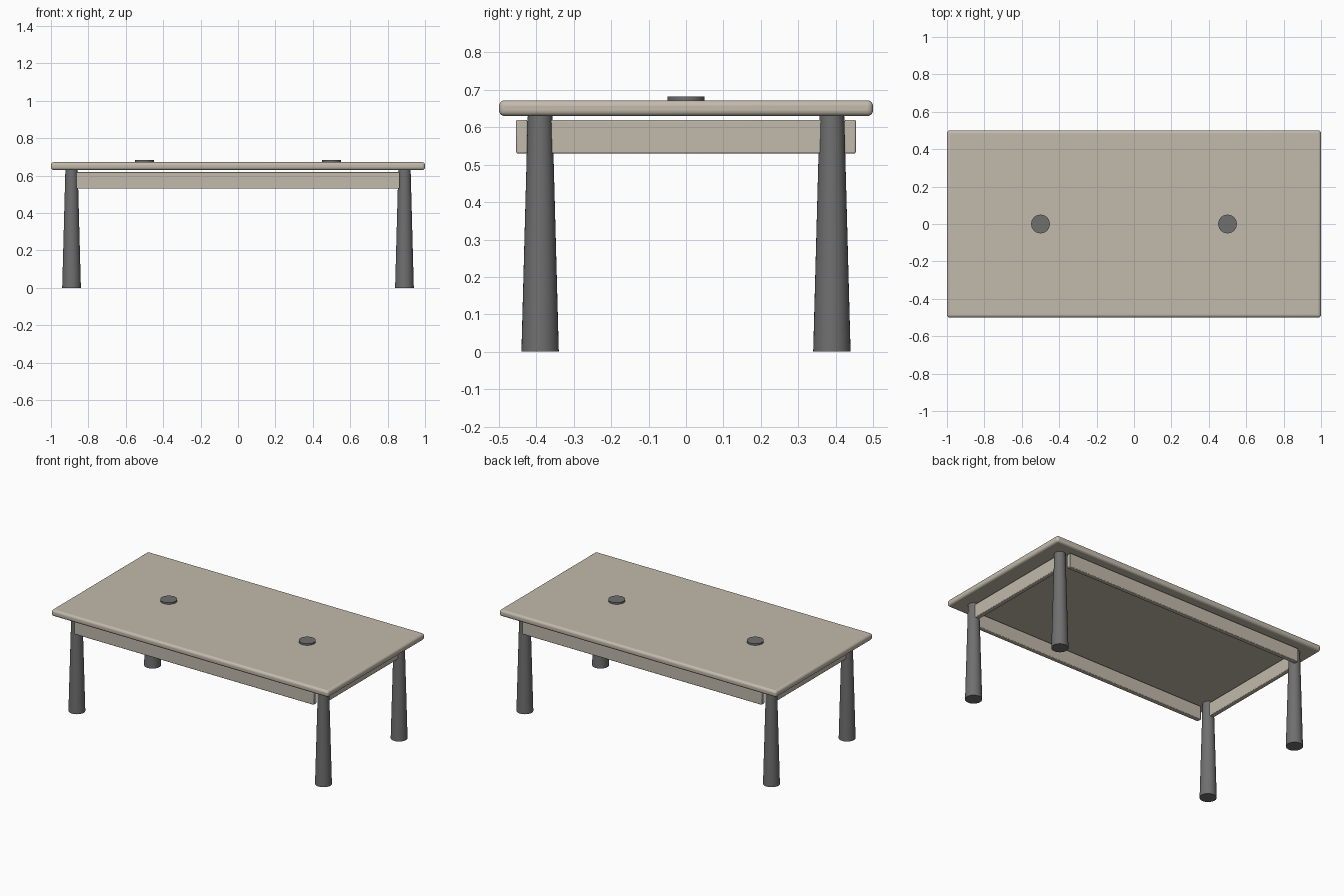
import bpy, math

if "Cube" in bpy.data.objects:
    bpy.data.objects.remove(bpy.data.objects["Cube"])

def material(name, color):
    m = bpy.data.materials.new(name)
    m.diffuse_color = (*color, 1)
    m.use_nodes = True
    m.node_tree.nodes["Principled BSDF"].inputs["Base Color"].default_value = m.diffuse_color
    return m

wood = material("pale_wood", (0.54, 0.49, 0.41))
metal = material("dark_grey", (0.16, 0.16, 0.16))

def box(name, loc, size, bevel, segments, mat):
    bpy.ops.mesh.primitive_cube_add(size=1, location=loc)
    o = bpy.context.object
    o.name = name
    o.scale = size
    bpy.ops.object.transform_apply(location=False, rotation=False, scale=True)
    b = o.modifiers.new("rounded_edges", 'BEVEL')
    b.width = bevel
    b.segments = segments
    o.data.materials.append(mat)
    bpy.ops.object.shade_smooth_by_angle(angle=math.radians(35))

def tapered_cylinder(name, x, y, z0, z1, r0, r1, mat):
    bpy.ops.mesh.primitive_cone_add(vertices=32, radius1=r0, radius2=r1, depth=z1 - z0,
                                    location=(x, y, (z0 + z1) / 2))
    o = bpy.context.object
    o.name = name
    o.data.materials.append(mat)
    bpy.ops.object.shade_smooth_by_angle(angle=math.radians(35))

# Table top with rounded rim
box("table_top", (0, 0, 0.651), (2, 1, 0.042), 0.015, 4, wood)

# Tapered legs
for sx, side in ((-1, "left"), (1, "right")):
    for sy, end in ((-1, "front"), (1, "back")):
        tapered_cylinder(f"{end}_{side}_leg", sx * 0.89, sy * 0.39, 0, 0.631, 0.05, 0.033, metal)

# Long aprons outside the legs, short aprons between them
for sy, end in ((-1, "front"), (1, "back")):
    box(f"{end}_apron", (0, sy * 0.439, 0.575), (1.73, 0.03, 0.09), 0.004, 2, wood)
for sx, side in ((-1, "left"), (1, "right")):
    box(f"{side}_apron", (sx * 0.89, 0, 0.575), (0.03, 0.73, 0.09), 0.004, 2, wood)

# Round caps on the top
for sx, side in ((-1, "left"), (1, "right")):
    tapered_cylinder(f"{side}_cap", sx * 0.5, 0, 0.668, 0.683, 0.05, 0.05, metal)
